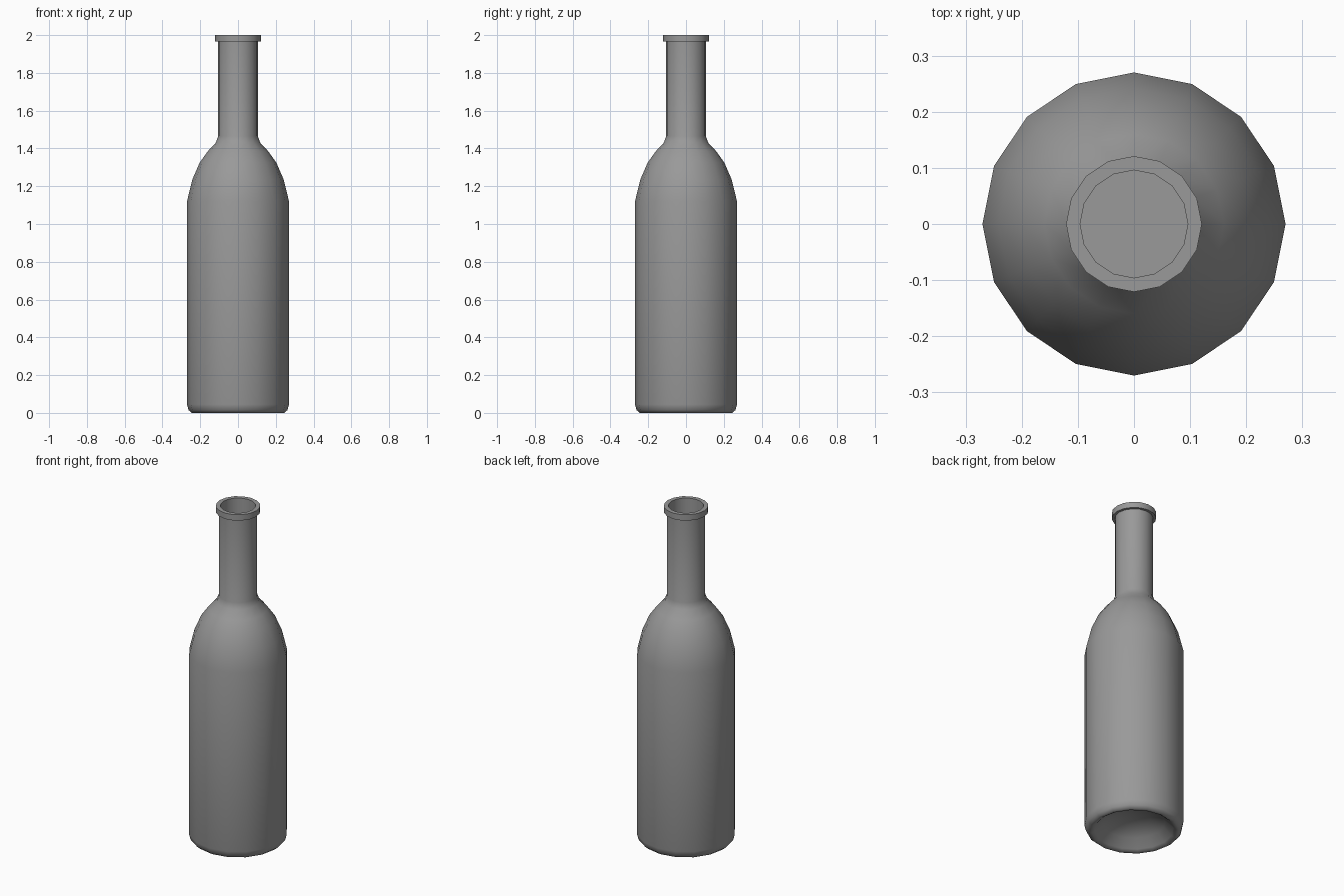
import bpy
import bmesh
import math

SIDES = 16

cube = bpy.data.objects.get("Cube")
if cube:
    bpy.data.objects.remove(cube, do_unlink=True)

# Single grey glass colour
glass = bpy.data.materials.new("grey glass")
glass.use_nodes = True
colour = (0.32, 0.32, 0.32, 1)
glass.diffuse_color = colour
glass.node_tree.nodes["Principled BSDF"].inputs["Base Color"].default_value = colour


def lathe(name, profile, smooth_angle):
    """Revolve a (radius, height) profile around the z axis."""
    bm = bmesh.new()
    verts = [bm.verts.new((r, 0, z)) for r, z in profile]
    edges = [bm.edges.new(pair) for pair in zip(verts, verts[1:])]
    bmesh.ops.spin(bm, geom=verts + edges, axis=(0, 0, 1), cent=(0, 0, 0),
                   angle=math.tau, steps=SIDES, use_duplicate=False)
    bmesh.ops.remove_doubles(bm, verts=bm.verts[:], dist=0.0005)
    bmesh.ops.recalc_face_normals(bm, faces=bm.faces[:])
    mesh = bpy.data.meshes.new(name)
    bm.to_mesh(mesh)
    bm.free()
    mesh.materials.append(glass)
    obj = bpy.data.objects.new(name, mesh)
    bpy.context.collection.objects.link(obj)
    bpy.ops.object.select_all(action='DESELECT')
    obj.select_set(True)
    bpy.context.view_layer.objects.active = obj
    bpy.ops.object.shade_smooth_by_angle(angle=math.radians(smooth_angle))
    return obj


# Hollow under the base, then up the outside, over the lip and down the bore
punt = [(0, 0.1), (0.09, 0.09), (0.17, 0.055), (0.215, 0.01)]
base = [(0.23, 0), (0.245, 0), (0.262, 0.015), (0.27, 0.045)]
shoulder = [(0.27, 1.12), (0.242, 1.235), (0.203, 1.325), (0.16, 1.385),
            (0.118, 1.43), (0.105, 1.465)]
lip = [(0.105, 1.965), (0.121, 1.965), (0.121, 2), (0.096, 2)]
bore = [(0.096, 1.46), (0, 1.46)]
lathe("bottle", punt + base + shoulder + lip + bore, 55)
